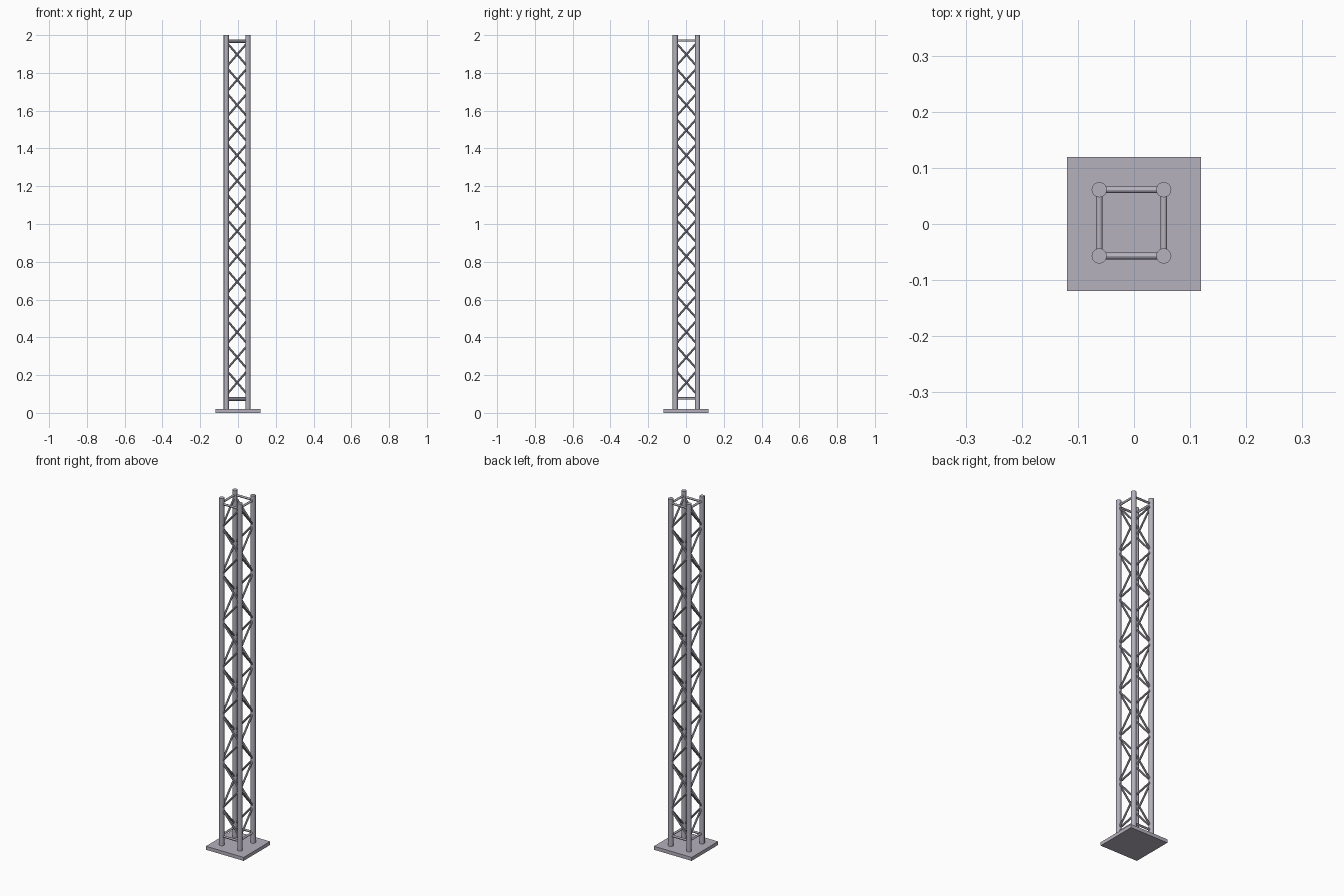
import bpy
from mathutils import Vector

cube = bpy.data.objects.get("Cube")
if cube:
    bpy.data.objects.remove(cube, do_unlink=True)

steel = bpy.data.materials.new("lavender grey steel")
steel.use_nodes = True
colour = (0.46, 0.44, 0.51, 1)
steel.diffuse_color = colour
steel.node_tree.nodes["Principled BSDF"].inputs["Base Color"].default_value = colour

X0, X1, Y0, Y1 = -0.062, 0.053, -0.057, 0.061   # tube centre lines
PLATE, TOP = 0.02, 2.0
LACE_LOW, LACE_HIGH, PANELS = 0.094, 1.964, 14


def tube(name, a, b, radius, sides=12):
    """Round bar between two points."""
    a, b = Vector(a), Vector(b)
    bpy.ops.mesh.primitive_cylinder_add(vertices=sides, radius=radius,
                                        depth=(b - a).length, location=(a + b) / 2)
    bar = bpy.context.object
    bar.name = name
    bar.rotation_euler = (b - a).to_track_quat('Z', 'Y').to_euler()
    bar.data.materials.append(steel)
    bpy.ops.object.shade_smooth_by_angle()
    return bar


# Base plate
bpy.ops.mesh.primitive_cube_add(size=1, location=(0, 0, PLATE / 2))
plate = bpy.context.object
plate.name = "base_plate"
plate.scale = (0.238, 0.238, PLATE)
plate.data.materials.append(steel)

# Four main tubes, in order around the mast
corners = {"front_right": (X0, Y0), "front_left": (X1, Y0),
           "back_left": (X1, Y1), "back_right": (X0, Y1)}
for name, (x, y) in corners.items():
    tube(name + "_tube", (x, y, PLATE), (x, y, TOP), 0.0135, 20)

# Each side has two level bars and a zigzag lacing; neighbours share their nodes
points = list(corners.values())
step = (LACE_HIGH - LACE_LOW) / PANELS
for i, side in enumerate(("front", "left", "back", "right")):
    ends = (points[i], points[(i + 1) % 4])
    drop = 0.007 if side == "front" else 0
    for label, z in (("lower", 0.077), ("upper", 1.972)):
        tube(f"{side}_{label}_bar", (*ends[0], z - drop), (*ends[1], z - drop), 0.006)
    for k in range(PANELS):
        start = (k + i + 1) % 2
        z = LACE_LOW + k * step
        tube(f"{side}_brace_{k + 1}", (*ends[start], z), (*ends[1 - start], z + step), 0.0055, 10)
